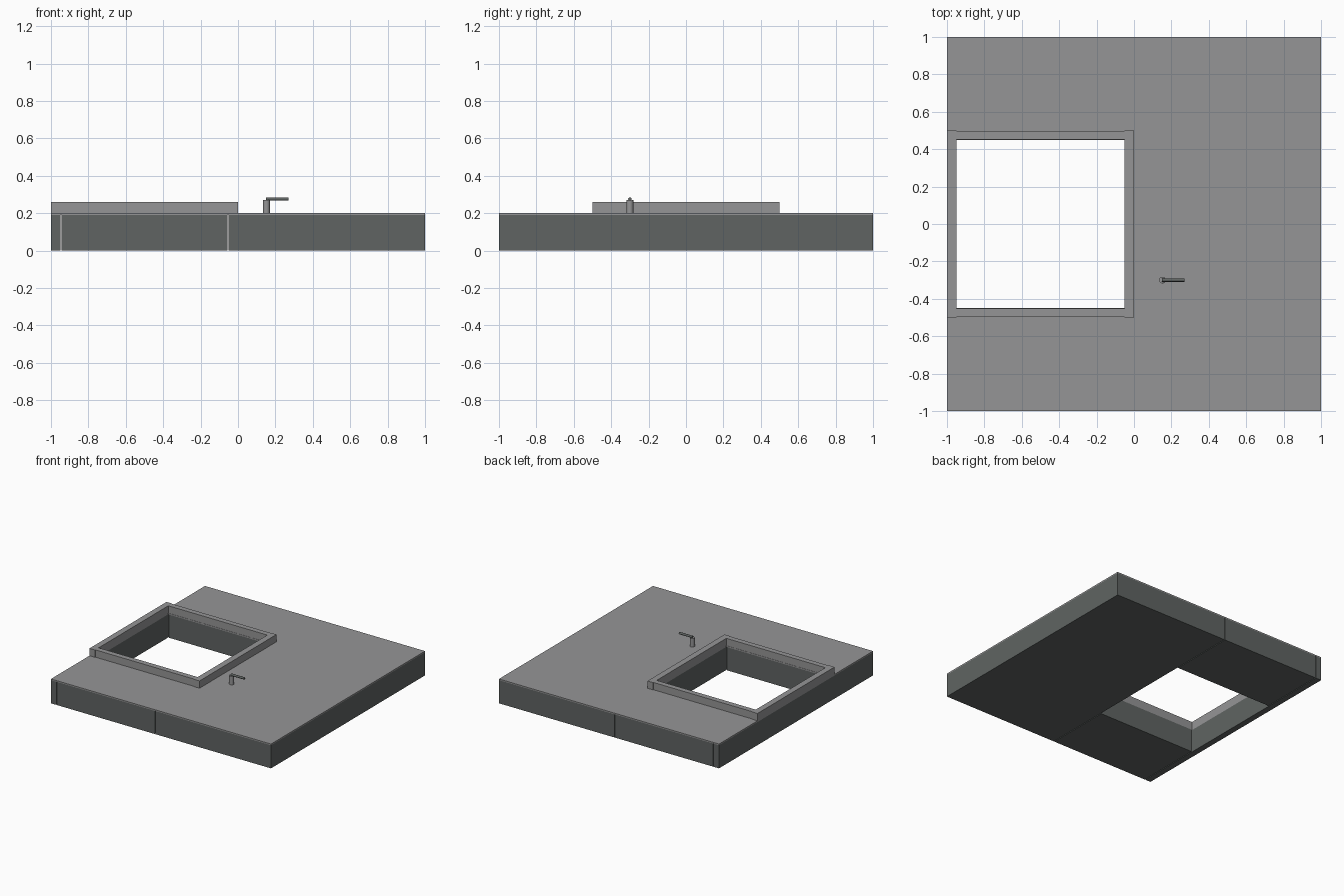
import bpy, bmesh, math
from mathutils import Matrix

if "Cube" in bpy.data.objects:
    bpy.data.objects.remove(bpy.data.objects["Cube"])


def material(name, rgb):
    m = bpy.data.materials.new(name)
    m.diffuse_color = (*rgb, 1)
    m.use_nodes = True
    m.node_tree.nodes["Principled BSDF"].inputs["Base Color"].default_value = m.diffuse_color
    return m


LIGHT = material("light_grey", (0.30, 0.30, 0.305))
DARK = material("dark_grey", (0.115, 0.127, 0.123))


def finish(name, bm, mat):
    bmesh.ops.recalc_face_normals(bm, faces=bm.faces)
    me = bpy.data.meshes.new(name)
    bm.to_mesh(me)
    bm.free()
    me.materials.append(mat)
    ob = bpy.data.objects.new(name, me)
    bpy.context.collection.objects.link(ob)
    return ob


def box(name, x, y, z, mat):
    bm = bmesh.new()
    bmesh.ops.create_cube(bm, size=1)
    for v in bm.verts:
        v.co = [r[0] if c < 0 else r[1] for c, r in zip(v.co, (x, y, z))]
    return finish(name, bm, mat)


def rod(name, radius, length, center, mat, along_x=False):
    bm = bmesh.new()
    bmesh.ops.create_cone(bm, cap_ends=True, segments=24, radius1=radius,
                          radius2=radius, depth=length)
    if along_x:
        bmesh.ops.rotate(bm, verts=bm.verts, matrix=Matrix.Rotation(math.pi / 2, 3, 'Y'))
    bmesh.ops.translate(bm, verts=bm.verts, vec=center)
    for f in bm.faces:
        f.smooth = len(f.verts) == 4
    for e in bm.edges:
        e.smooth = all(f.smooth for f in e.link_faces)
    return finish(name, bm, mat)


# Cabinet blocks around the opening, with narrow joints between them
box("left_panel", (-1, -0.95), (-1, 1), (0, 0.19), DARK)
box("main_block", (-0.05, 1), (-1, 1), (0, 0.19), DARK)
for side, s in (("front", -1), ("back", 1)):
    box(side + "_block", (-0.944, -0.056), sorted((s, s * 0.45)), (0, 0.19), DARK)

# Thin worktop with a square opening
bm = bmesh.new()
grid = [[bm.verts.new((x, y, 0.19)) for y in (-1, -0.45, 0.45, 1)]
        for x in (-1, -0.95, -0.05, 1)]
for i in range(3):
    for j in range(3):
        if (i, j) != (1, 1):
            bm.faces.new((grid[i][j], grid[i + 1][j], grid[i + 1][j + 1], grid[i][j + 1]))
top = bmesh.ops.extrude_face_region(bm, geom=bm.faces[:])["geom"]
bmesh.ops.translate(bm, vec=(0, 0, 0.01),
                    verts=[g for g in top if isinstance(g, bmesh.types.BMVert)])
finish("worktop", bm, LIGHT)

# Raised basin rim
for name, x in (("rim_left", (-1, -0.95)), ("rim_right", (-0.05, 0))):
    box(name, x, (-0.5, 0.5), (0.2, 0.26), LIGHT)
for side, s in (("front", -1), ("back", 1)):
    box("rim_" + side, (-0.95, -0.05), sorted((s * 0.496, s * 0.452)), (0.2, 0.26), LIGHT)

# Tap
rod("tap_post", 0.018, 0.07, (0.152, -0.3, 0.235), LIGHT)
rod("tap_spout", 0.009, 0.12, (0.21, -0.3, 0.276), DARK, along_x=True)
